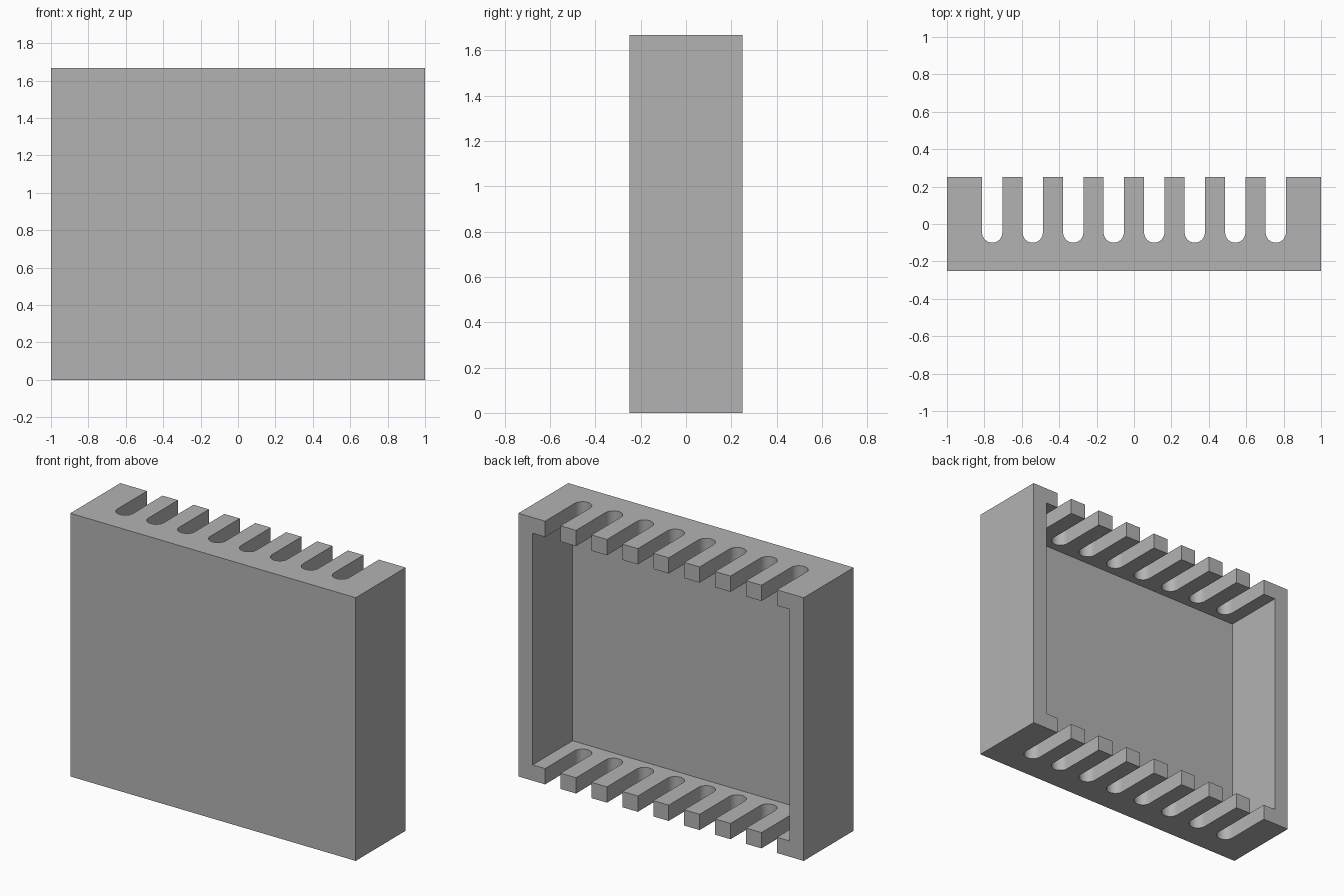
import bpy, bmesh, math

old = bpy.data.objects.get("Cube")
if old:
    bpy.data.objects.remove(old, do_unlink=True)

W, D, H = 2.0, 0.5, 1.667      # outer size
WALL = 0.1
SLOTS = 8
SLOT_W = 0.1083                # slots and fingers share one width
SLOT_END = -0.1                # deepest point of each slot
ARC_STEPS = 16

grey = bpy.data.materials.new("plain grey")
grey.use_nodes = True
colour = (0.45, 0.45, 0.45, 1)
grey.diffuse_color = colour
grey.node_tree.nodes["Principled BSDF"].inputs["Base Color"].default_value = colour


def add_prism(bm, outline, z0, z1):
    """Extrude a closed xy outline from z0 to z1."""
    face = bm.faces.new([bm.verts.new((x, y, z0)) for x, y in outline])
    top = bmesh.ops.extrude_face_region(bm, geom=[face])
    verts = [v for v in top["geom"] if isinstance(v, bmesh.types.BMVert)]
    bmesh.ops.translate(bm, verts=verts, vec=(0, 0, z1 - z0))


def make_object(name, prisms):
    bm = bmesh.new()
    for outline, z0, z1 in prisms:
        add_prism(bm, outline, z0, z1)
    bmesh.ops.recalc_face_normals(bm, faces=bm.faces)
    mesh = bpy.data.meshes.new(name)
    bm.to_mesh(mesh)
    bm.free()
    mesh.materials.append(grey)
    obj = bpy.data.objects.new(name, mesh)
    bpy.context.collection.objects.link(obj)
    return obj


def rect(x, y0, y1):
    return [(-x, y0), (x, y0), (x, y1), (-x, y1)]


def slot(cx):
    """Round-ended slot, open past the back face."""
    r = SLOT_W / 2
    angles = [math.pi * (1 + i / ARC_STEPS) for i in range(ARC_STEPS + 1)]
    arc = [(cx + r * math.cos(a), SLOT_END + r + r * math.sin(a)) for a in angles]
    return arc + [(cx + r, D), (cx - r, D)]


# Outer block, open-backed cavity and rows of slots through top and bottom
housing = make_object("housing", [(rect(W / 2, -D / 2, D / 2), 0, H)])
cavity = make_object("cavity_cutter",
                     [(rect(W / 2 - WALL, -D / 2 + WALL, D), WALL, H - WALL)])
centres = [(i - (SLOTS - 1) / 2) * 2 * SLOT_W for i in range(SLOTS)]
slots = make_object("slot_cutter", [(slot(c), -WALL, H + WALL) for c in centres])

bpy.ops.object.select_all(action='DESELECT')
housing.select_set(True)
bpy.context.view_layer.objects.active = housing
for cutter in (cavity, slots):
    cutter.hide_render = True
    mod = housing.modifiers.new(cutter.name, 'BOOLEAN')
    mod.operation = 'DIFFERENCE'
    mod.solver = 'EXACT'
    mod.object = cutter
    bpy.ops.object.modifier_apply(modifier=mod.name)
    bpy.data.objects.remove(cutter, do_unlink=True)

bpy.ops.object.shade_smooth_by_angle(angle=math.radians(30))
